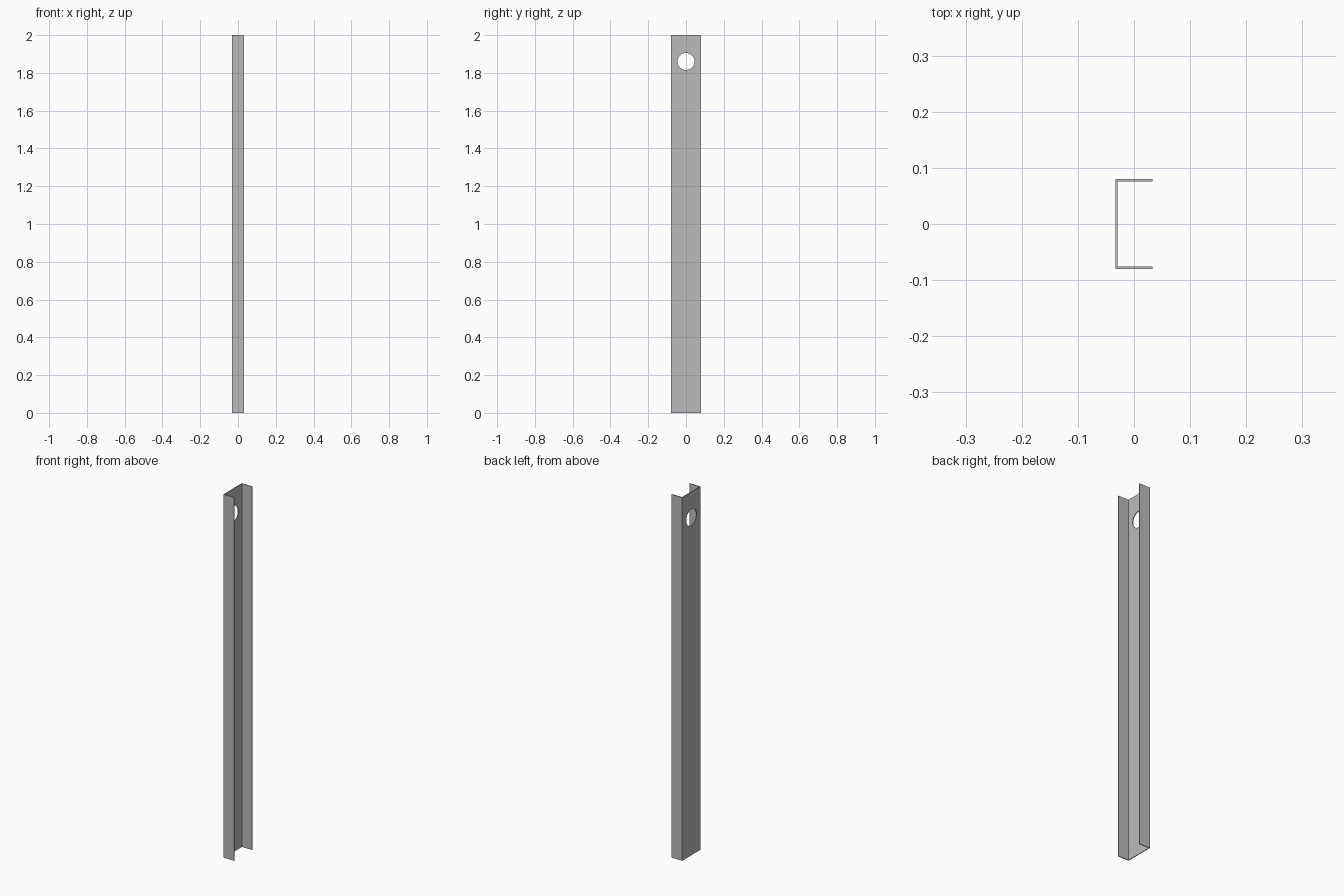
import bpy
import bmesh
from mathutils import Matrix

cube = bpy.data.objects.get("Cube")
if cube:
    bpy.data.objects.remove(cube, do_unlink=True)

HEIGHT, HALF_X, HALF_Y, WALL = 2.0, 0.033, 0.08, 0.004
HOLE_Z, HOLE_RADIUS = 1.86, 0.045

steel = bpy.data.materials.new("grey_steel")
steel.use_nodes = True
grey = (0.5, 0.5, 0.5, 1)
steel.diffuse_color = grey
steel.node_tree.nodes["Principled BSDF"].inputs["Base Color"].default_value = grey


def add_object(name, bm):
    bmesh.ops.recalc_face_normals(bm, faces=bm.faces)
    mesh = bpy.data.meshes.new(name)
    bm.to_mesh(mesh)
    bm.free()
    mesh.materials.append(steel)
    obj = bpy.data.objects.new(name, mesh)
    bpy.context.collection.objects.link(obj)
    return obj


# Channel: C-shaped profile, open towards +x, extruded upwards
inner_x, inner_y = -HALF_X + WALL, HALF_Y - WALL
half = [(-HALF_X, HALF_Y), (HALF_X, HALF_Y), (HALF_X, inner_y), (inner_x, inner_y)]
profile = half + [(x, -y) for x, y in reversed(half)]
bm = bmesh.new()
base = bm.faces.new([bm.verts.new((x, y, 0)) for x, y in profile])
top = bmesh.ops.extrude_face_region(bm, geom=[base], use_keep_orig=True)["geom"]
bmesh.ops.translate(bm, vec=(0, 0, HEIGHT),
                    verts=[v for v in top if isinstance(v, bmesh.types.BMVert)])
channel = add_object("channel_post", bm)

# Round hole through the web near the top
bm = bmesh.new()
bmesh.ops.create_cone(bm, cap_ends=True, segments=32, radius1=HOLE_RADIUS,
                      radius2=HOLE_RADIUS, depth=WALL * 4,
                      matrix=Matrix.Translation((-HALF_X + WALL / 2, 0, HOLE_Z))
                      @ Matrix.Rotation(1.5708, 4, "Y"))
cutter = add_object("hole_cutter", bm)
cutter.hide_render = True
cutter.hide_set(True)

cut = channel.modifiers.new("web_hole", "BOOLEAN")
cut.operation = "DIFFERENCE"
cut.solver = "EXACT"
cut.object = cutter
bpy.context.view_layer.objects.active = channel
bpy.ops.object.modifier_apply(modifier=cut.name)
bpy.data.objects.remove(cutter, do_unlink=True)
